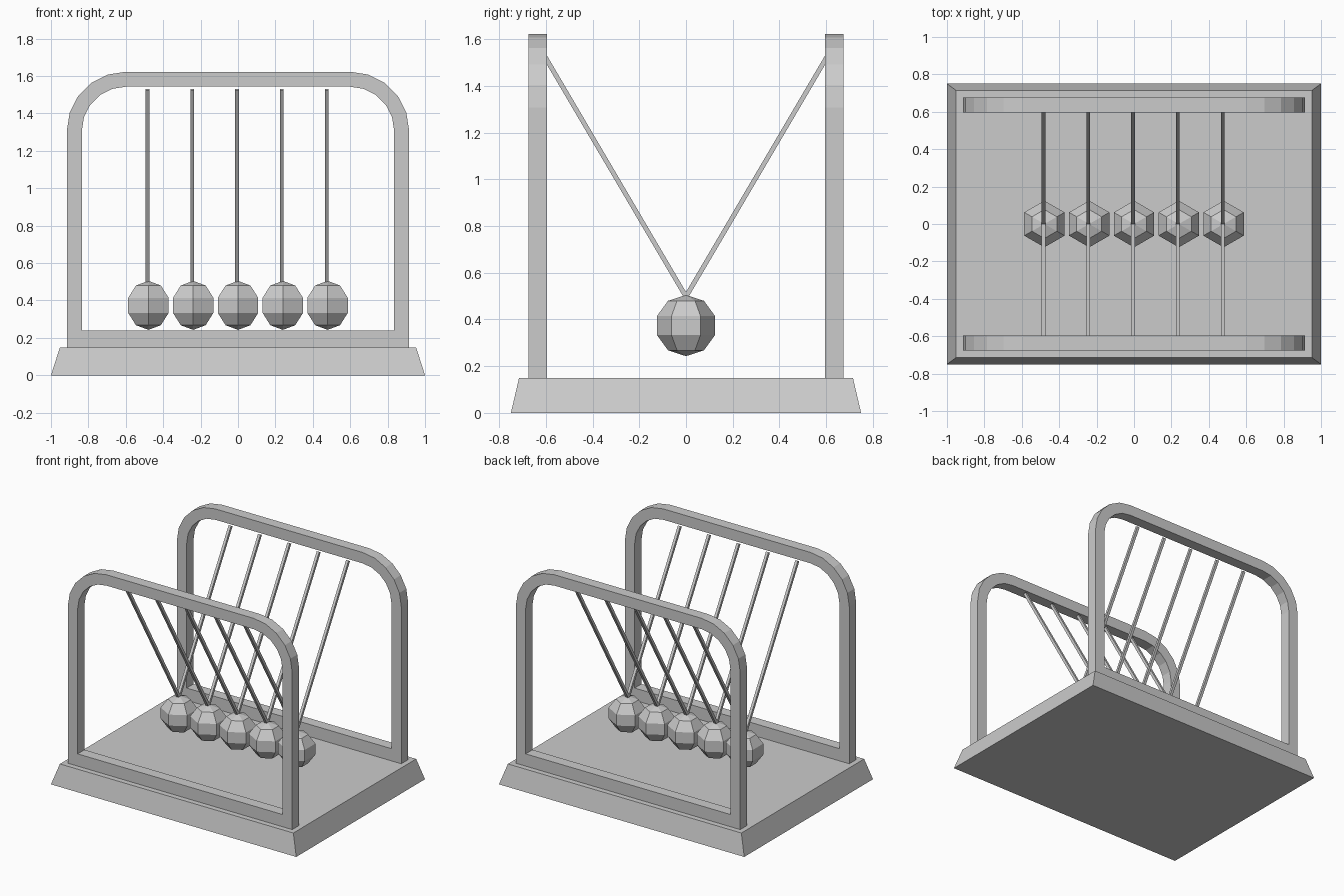
import bpy, bmesh, math
from mathutils import Vector, Matrix

default_cube = bpy.data.objects.get("Cube")
if default_cube:
    bpy.data.objects.remove(default_cube)

grey = bpy.data.materials.new("plain grey")
grey.use_nodes = True
grey.diffuse_color = (0.6, 0.6, 0.6, 1)
grey.node_tree.nodes["Principled BSDF"].inputs["Base Color"].default_value = (0.6, 0.6, 0.6, 1)


def finish(name, bm):
    bmesh.ops.recalc_face_normals(bm, faces=bm.faces[:])
    mesh = bpy.data.meshes.new(name)
    bm.to_mesh(mesh)
    bm.free()
    mesh.materials.append(grey)
    obj = bpy.data.objects.new(name, mesh)
    bpy.context.collection.objects.link(obj)
    return obj


# Base: a slab with sloping sides
bm = bmesh.new()
bmesh.ops.create_cube(bm, size=1)
for v in bm.verts:
    top = v.co.z > 0
    half_x, half_y = (0.952, 0.715) if top else (1.0, 0.75)
    v.co = (math.copysign(half_x, v.co.x), math.copysign(half_y, v.co.y), 0.15 if top else 0)
finish("base", bm)

# Frames: closed hoops with two rounded upper corners
BEND_X, BEND_Z, STEPS = 0.6, 1.308, 5


def hoop(radius, bottom):
    half = []
    for i in range(STEPS + 1):
        a = math.pi / 2 * i / STEPS
        half.append((BEND_X + radius * math.cos(a), BEND_Z + radius * math.sin(a)))
    half.insert(0, (BEND_X + radius, bottom))
    return half + [(-x, z) for x, z in reversed(half)]


def frame(name, y):
    bm = bmesh.new()
    loops = [[bm.verts.new((x, y - 0.04, z)) for x, z in hoop(r, b)]
             for r, b in ((0.315, 0.15), (0.235, 0.24))]
    outer, inner = loops
    n = len(outer)
    for i in range(n):
        j = (i + 1) % n
        bm.faces.new((outer[i], outer[j], inner[j], inner[i]))
    side = bmesh.ops.extrude_face_region(bm, geom=bm.faces[:])
    moved = [g for g in side["geom"] if isinstance(g, bmesh.types.BMVert)]
    bmesh.ops.translate(bm, verts=moved, vec=(0, 0.08, 0))
    finish(name, bm)


frame("front_frame", -0.635)
frame("back_frame", 0.635)


# Strings: thin square rods between two points
def rod(name, start, end, width):
    start, end = Vector(start), Vector(end)
    along = end - start
    across = Vector((1, 0, 0))
    normal = along.normalized().cross(across)
    turn = Matrix((across, normal, along.normalized())).transposed().to_4x4()
    bm = bmesh.new()
    bmesh.ops.create_cube(bm, size=1)
    bmesh.ops.scale(bm, verts=bm.verts, vec=(width, width, along.length))
    bmesh.ops.transform(bm, verts=bm.verts, matrix=Matrix.Translation((start + end) / 2) @ turn)
    finish(name, bm)


# Balls: six-sided low-poly spheres with a corner towards front and back
for i in range(5):
    x = 0.2395 * (i - 2)
    bm = bmesh.new()
    bmesh.ops.create_uvsphere(bm, u_segments=6, v_segments=5, radius=0.131)
    if max(v.co.x for v in bm.verts) > max(v.co.y for v in bm.verts):
        bmesh.ops.rotate(bm, verts=bm.verts, matrix=Matrix.Rotation(math.pi / 6, 3, "Z"))
    ball = finish(f"ball_{i + 1}", bm)
    ball.location = (x, 0, 0.374)
    for label, s in (("front", -1), ("back", 1)):
        rod(f"{label}_string_{i + 1}", (x - 0.005, 0, 0.498), (x - 0.005, s * 0.605, 1.527), 0.02)
